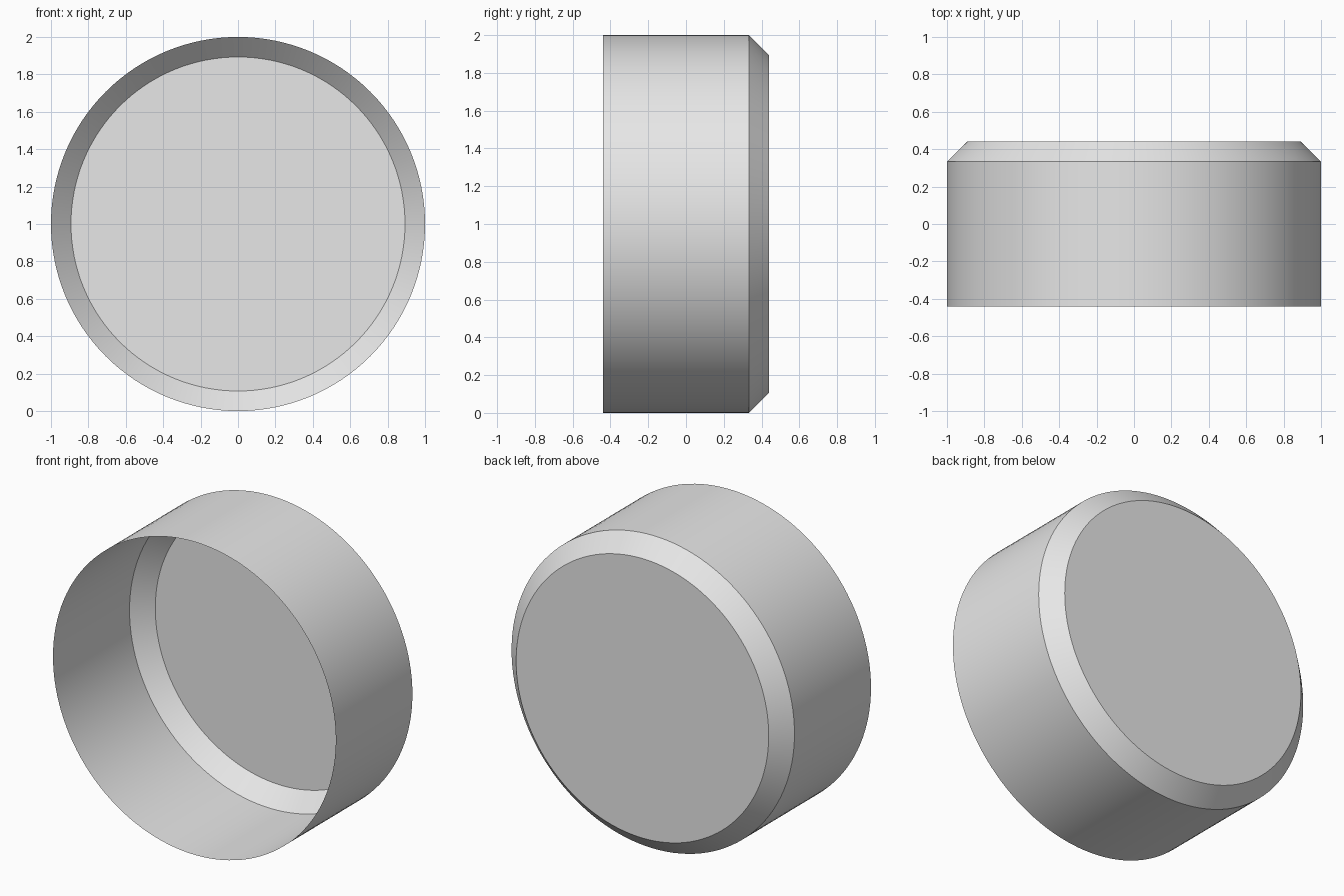
import bpy, bmesh, math
from mathutils import Matrix, Vector

cube = bpy.data.objects.get("Cube")
if cube:
    bpy.data.objects.remove(cube, do_unlink=True)

SEGMENTS = 128
RADIUS, HALF_DEPTH, CHAMFER = 1.0, 0.44, 0.107

# Plain grey material
grey = bpy.data.materials.new("light_grey")
grey.use_nodes = True
colour = (0.8, 0.8, 0.8, 1)
grey.diffuse_color = colour
grey.node_tree.nodes["Principled BSDF"].inputs["Base Color"].default_value = colour

# Open thin-walled cup: closed disc at the back, chamfer, then straight wall
bm = bmesh.new()
bmesh.ops.create_circle(
    bm, cap_ends=True, segments=SEGMENTS, radius=RADIUS - CHAMFER,
    matrix=Matrix.Translation((0, HALF_DEPTH, 1)) @ Matrix.Rotation(math.pi / 2, 4, "X"))
rim = list(bm.edges)
centre = Vector((0, 0, 1))
for radius, y in ((RADIUS, HALF_DEPTH - CHAMFER), (RADIUS, -HALF_DEPTH)):
    ring = bmesh.ops.extrude_edge_only(bm, edges=rim)["geom"]
    verts = [g for g in ring if isinstance(g, bmesh.types.BMVert)]
    rim = [e for e in ring if isinstance(e, bmesh.types.BMEdge)
           and e.verts[0] in verts and e.verts[1] in verts]
    for v in verts:
        out = Vector((v.co.x, 0, v.co.z - centre.z)).normalized()
        v.co = centre + out * radius + Vector((0, y, 0))

# Face the shell outwards
bmesh.ops.recalc_face_normals(bm, faces=bm.faces)
back = max(bm.faces, key=lambda f: f.calc_center_median().y)
if back.normal.y < 0:
    bmesh.ops.reverse_faces(bm, faces=bm.faces)

mesh = bpy.data.meshes.new("round_cup")
bm.to_mesh(mesh)
bm.free()
cup = bpy.data.objects.new("round_cup", mesh)
bpy.context.collection.objects.link(cup)
mesh.materials.append(grey)

# Smooth walls with crisp chamfer edges
bpy.ops.object.select_all(action="DESELECT")
cup.select_set(True)
bpy.context.view_layer.objects.active = cup
bpy.ops.object.shade_smooth_by_angle(angle=math.radians(30))
